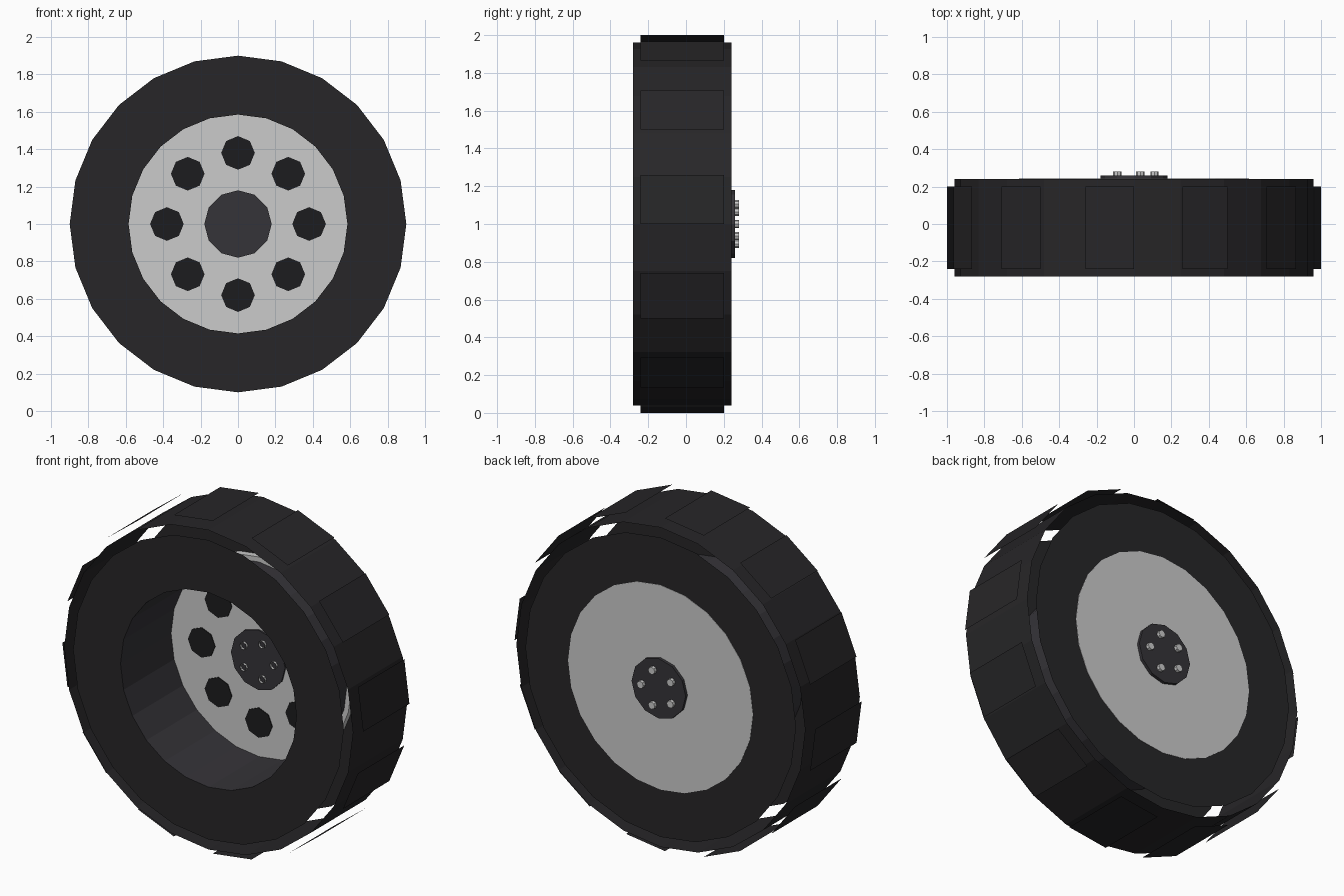
import bpy, bmesh
from math import cos, sin, tau, radians

if "Cube" in bpy.data.objects:
    bpy.data.objects.remove(bpy.data.objects["Cube"])


def material(name, r, g, b):
    m = bpy.data.materials.new(name)
    m.diffuse_color = (r, g, b, 1)
    m.use_nodes = True
    m.node_tree.nodes["Principled BSDF"].inputs["Base Color"].default_value = m.diffuse_color
    return m


RUBBER = material("rubber", 0.020, 0.019, 0.021)
DARK = material("dark_metal", 0.036, 0.034, 0.040)
METAL = material("light_metal", 0.52, 0.52, 0.54)
BLACK = material("black", 0.012, 0.012, 0.013)


def finish(name, bm, mat):
    me = bpy.data.meshes.new(name)
    bm.to_mesh(me)
    bm.free()
    me.materials.append(mat)
    ob = bpy.data.objects.new(name, me)
    bpy.context.collection.objects.link(ob)
    return ob


def lathe(name, profile, mat, sides=24, back=False, front=False, center=(0, 1)):
    """Spin (radius, y) points about the y axis; optionally cap first (back) and last (front) ring."""
    bm = bmesh.new()
    rings = [[bm.verts.new((center[0] + r * cos(tau * i / sides), y,
                            center[1] + r * sin(tau * i / sides)))
              for i in range(sides)] for r, y in profile]
    for a, b in zip(rings, rings[1:]):
        for i in range(sides):
            j = (i + 1) % sides
            bm.faces.new((a[i], a[j], b[j], b[i]))
    if back:
        bm.faces.new(rings[0][::-1])
    if front:
        bm.faces.new(rings[-1])
    return finish(name, bm, mat)


Y0, Y1 = -0.28, 0.24   # front and back of the tyre

# Tyre: open tread band and two flat sidewalls
lathe("tread_band", [(0.96, Y1), (0.96, Y0)], RUBBER)
lathe("sidewall_front", [(0.9, Y0), (0.585, Y0)], RUBBER)
lathe("sidewall_back", [(0.585, Y1), (0.9, Y1)], RUBBER)

# Raised tread panels on every other side
bm = bmesh.new()
for k in range(12):
    t0, t1 = radians(30 * k), radians(30 * k + 15)
    pts = [(t0, 0.2), (t1, 0.2), (t1, -0.24), (t0, -0.24)]
    bm.faces.new([bm.verts.new((cos(t), y, 1 + sin(t))) for t, y in pts])
finish("tread_panels", bm, RUBBER)

# Rim: inner barrel and wheel disc
lathe("rim_barrel", [(0.585, Y0), (0.585, 0.2)], DARK)
lathe("wheel_disc", [(0.615, Y1 + 0.002), (0.615, 0.2)], METAL, back=True, front=True)

# Round dark openings in the disc front
for k in range(8):
    t = tau * k / 8
    lathe("disc_opening", [(0.09, 0.22), (0.09, 0.195)], BLACK, 8, True, True,
          (0.38 * cos(t), 1 + 0.38 * sin(t)))

# Hub and its five bolts (bolts open at the front)
lathe("hub", [(0.18, 0.26), (0.18, 0.19)], DARK, 12, True, True)
for k in range(5):
    t = tau * k / 5
    lathe("hub_bolt", [(0.022, 0.28), (0.022, 0.175)], METAL, 8, True, False,
          (0.11 * cos(t), 1 + 0.11 * sin(t)))
